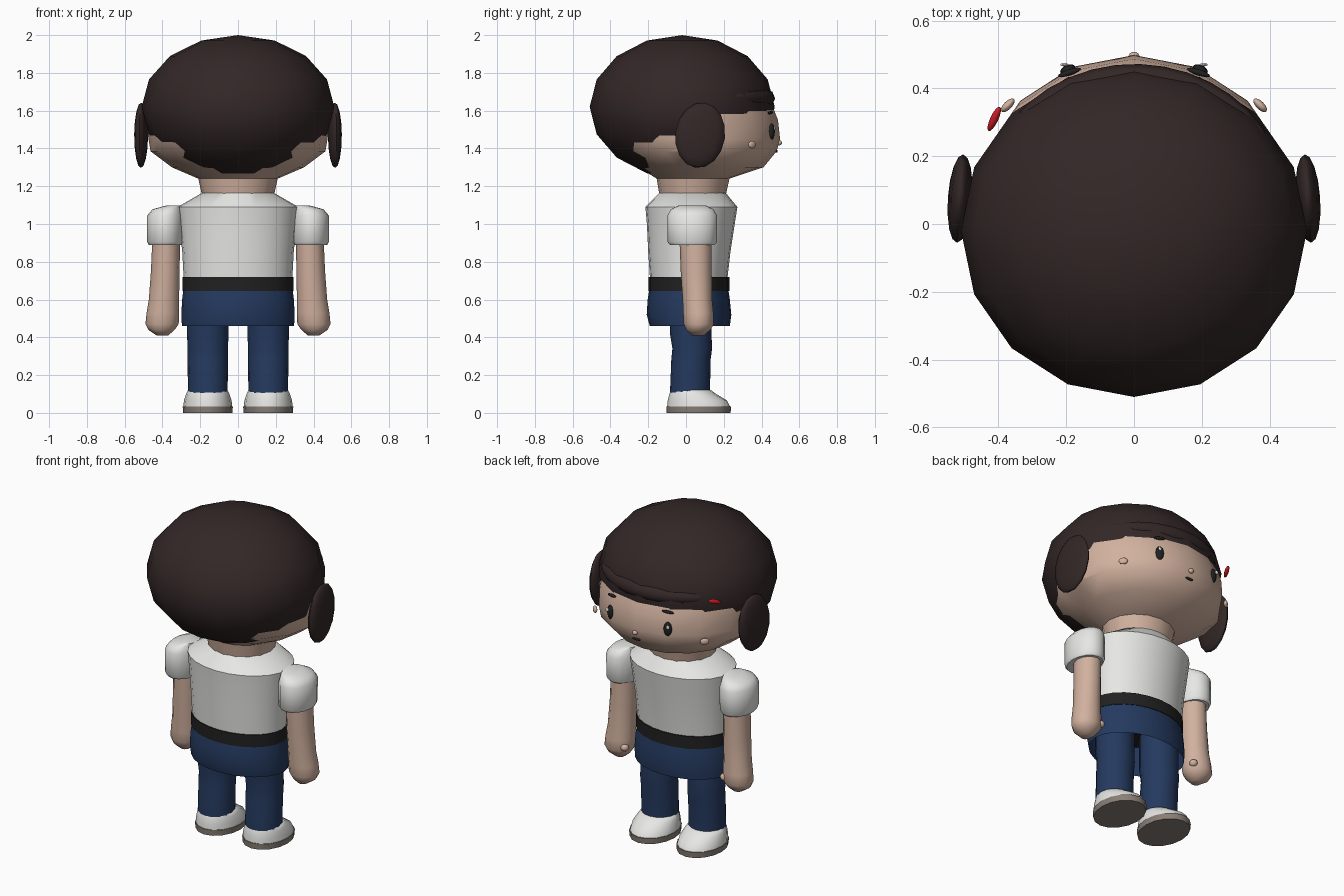
import bpy, bmesh, math
from mathutils import Matrix, Euler

cube = bpy.data.objects.get("Cube")
if cube:
    bpy.data.objects.remove(cube, do_unlink=True)


def material(name, r, g, b):
    m = bpy.data.materials.new(name)
    m.use_nodes = True
    m.diffuse_color = (r, g, b, 1)
    node = m.node_tree.nodes["Principled BSDF"]
    node.inputs["Base Color"].default_value = (r, g, b, 1)
    node.inputs["Roughness"].default_value = 0.8
    return m


HAIR = material("dark brown hair", 0.033, 0.02, 0.02)
SKIN = material("skin", 0.64, 0.44, 0.345)
WHITE = material("white cloth", 0.8, 0.8, 0.78)
DENIM = material("blue denim", 0.018, 0.042, 0.115)
BLACK = material("black", 0.015, 0.015, 0.015)
SOLE = material("taupe sole", 0.25, 0.21, 0.18)
RED = material("red clip", 0.65, 0.012, 0.02)


def finish(name, bm, mat, angle=40):
    me = bpy.data.meshes.new(name)
    bm.to_mesh(me)
    bm.free()
    me.materials.append(mat)
    ob = bpy.data.objects.new(name, me)
    bpy.context.collection.objects.link(ob)
    bpy.ops.object.select_all(action='DESELECT')
    ob.select_set(True)
    bpy.context.view_layer.objects.active = ob
    bpy.ops.object.shade_smooth_by_angle(angle=math.radians(angle))
    return ob


def loft(name, mat, rings, cx=0, segs=16, caps=True, angle=40):
    """Stack of ellipses; each ring is z, half width, back y, front y, x shift."""
    bm = bmesh.new()
    rows = []
    for z, rx, yb, yf, *dx in rings:
        x0 = cx + (dx[0] if dx else 0)
        row = []
        for k in range(segs):
            a = math.tau * k / segs
            row.append(bm.verts.new((x0 + rx * math.cos(a),
                                     (yb + yf) / 2 + (yf - yb) / 2 * math.sin(a), z)))
        rows.append(row)
    for lo, hi in zip(rows, rows[1:]):
        for k in range(segs):
            n = (k + 1) % segs
            bm.faces.new((lo[k], lo[n], hi[n], hi[k]))
    if caps:
        bm.faces.new(rows[0][::-1])
        bm.faces.new(rows[-1])
    return finish(name, bm, mat, angle)


def ball(name, mat, loc, size, rot=(0, 0, 0), segs=16, rings=8):
    bm = bmesh.new()
    bmesh.ops.create_uvsphere(bm, u_segments=segs, v_segments=rings, radius=1)
    place = Matrix.LocRotScale(loc, Euler([math.radians(r) for r in rot]), size)
    bmesh.ops.transform(bm, matrix=place, verts=bm.verts)
    return finish(name, bm, mat, 60)


# Head and neck, hair cap whose edge is where it meets the head
loft("head", SKIN, [
    (1.15, .19, -.14, .21), (1.24, .21, -.155, .23), (1.30, .35, -.25, .41),
    (1.385, .463, -.375, .48), (1.45, .474, -.42, .498), (1.55, .484, -.46, .487),
    (1.62, .485, -.47, .46), (1.75, .44, -.42, .40), (1.88, .28, -.28, .25)])
ball("hair_cap", HAIR, (0, -.02, 1.62), (.51, .49, .38))

# Swept fringe following the front of the hair
curve = bpy.data.curves.new("fringe", 'CURVE')
curve.dimensions = '3D'
curve.bevel_depth = .05
curve.bevel_resolution = 2
path = curve.splines.new('POLY')
COUNT = 15
path.points.add(COUNT - 1)
for i, p in enumerate(path.points):
    t = i / (COUNT - 1)
    a = math.radians(32 + 112 * t)
    p.co = (.467 * math.cos(a), -.02 + .442 * math.sin(a), 1.67 - .01 * t, 1)
    p.radius = .25 + .75 * math.sin(math.pi * t) ** .5
curve.materials.append(HAIR)
bpy.context.collection.objects.link(bpy.data.objects.new("fringe", curve))
ball("hair_clip", RED, (-.412, .31, 1.66), (.012, .042, .014), (20, 0, -25))

# Face
ball("nose", SKIN, (0, .494, 1.43), (.016, .014, .014))
ball("mouth", BLACK, (0, .479, 1.385), (.028, .006, .008))
for s, side in ((-1, "right"), (1, "left")):
    ball(side + "_eye", BLACK, (s * .195, .455, 1.49), (.024, .014, .043), (0, 0, -s * 22))
    ball(side + "_eye_shine", WHITE, (s * .206, .47, 1.507), (.011, .005, .012))
    ball(side + "_eyebrow", BLACK, (s * .19, .447, 1.59), (.036, .009, .009), (0, s * 6, -s * 18))
    ball(side + "_cheek", SKIN, (s * .372, .35, 1.42), (.026, .012, .02), (0, 0, -s * 45))
    ball(side + "_hair_bun", HAIR, (s * .513, .075, 1.47), (.036, .132, .174), (-8, 0, s * 4))

# Shirt, belt and trouser top
loft("shirt", WHITE, [
    (.70, .287, -.19, .218), (.85, .295, -.2, .235), (1.0, .31, -.207, .258),
    (1.09, .32, -.215, .272), (1.165, .19, -.14, .21)], segs=24)
loft("belt", BLACK, [(.645, .293, -.198, .229), (.72, .293, -.198, .229)], segs=24)
loft("trouser_top", DENIM, [
    (.46, .297, -.192, .232), (.52, .3, -.208, .24), (.60, .296, -.203, .232),
    (.66, .288, -.193, .223)], segs=24, caps=False)

# Limbs and shoes
for s, side in ((-1, "right"), (1, "left")):
    loft(side + "_leg", DENIM, [
        (.10, .105, -.085, .127), (.28, .107, -.078, .13), (.34, .107, -.072, .138),
        (.42, .11, -.085, .135), (.62, .11, -.085, .135)], cx=s * .16)
    loft(side + "_shoe", WHITE, [
        (.03, .13, -.1, .235), (.065, .126, -.097, .218), (.1, .115, -.088, .16),
        (.122, .104, -.078, .13)], cx=s * .16, angle=60)
    loft(side + "_sole", SOLE, [
        (0, .13, -.102, .236), (.035, .133, -.104, .239)], cx=s * .16)
    loft(side + "_sleeve", WHITE, [
        (.89, .088, -.085, .152), (.905, .096, -.098, .164), (1.045, .096, -.098, .165),
        (1.078, .078, -.08, .145, -s * .01), (1.098, .04, -.04, .105, -s * .045)],
        cx=s * .385, angle=50)
    loft(side + "_arm", SKIN, [
        (.41, .03, .03, .095, s * .02), (.44, .07, 0, .13, s * .025),
        (.47, .088, -.012, .147, s * .022), (.53, .086, -.015, .145, s * .018),
        (.60, .08, -.018, .138, s * .012), (.75, .076, -.028, .136, s * .005),
        (.93, .073, -.035, .136)], cx=s * .38, segs=12, angle=50)
    ball(side + "_thumb", SKIN, (s * .338, .112, .49), (.024, .024, .022), segs=12)
